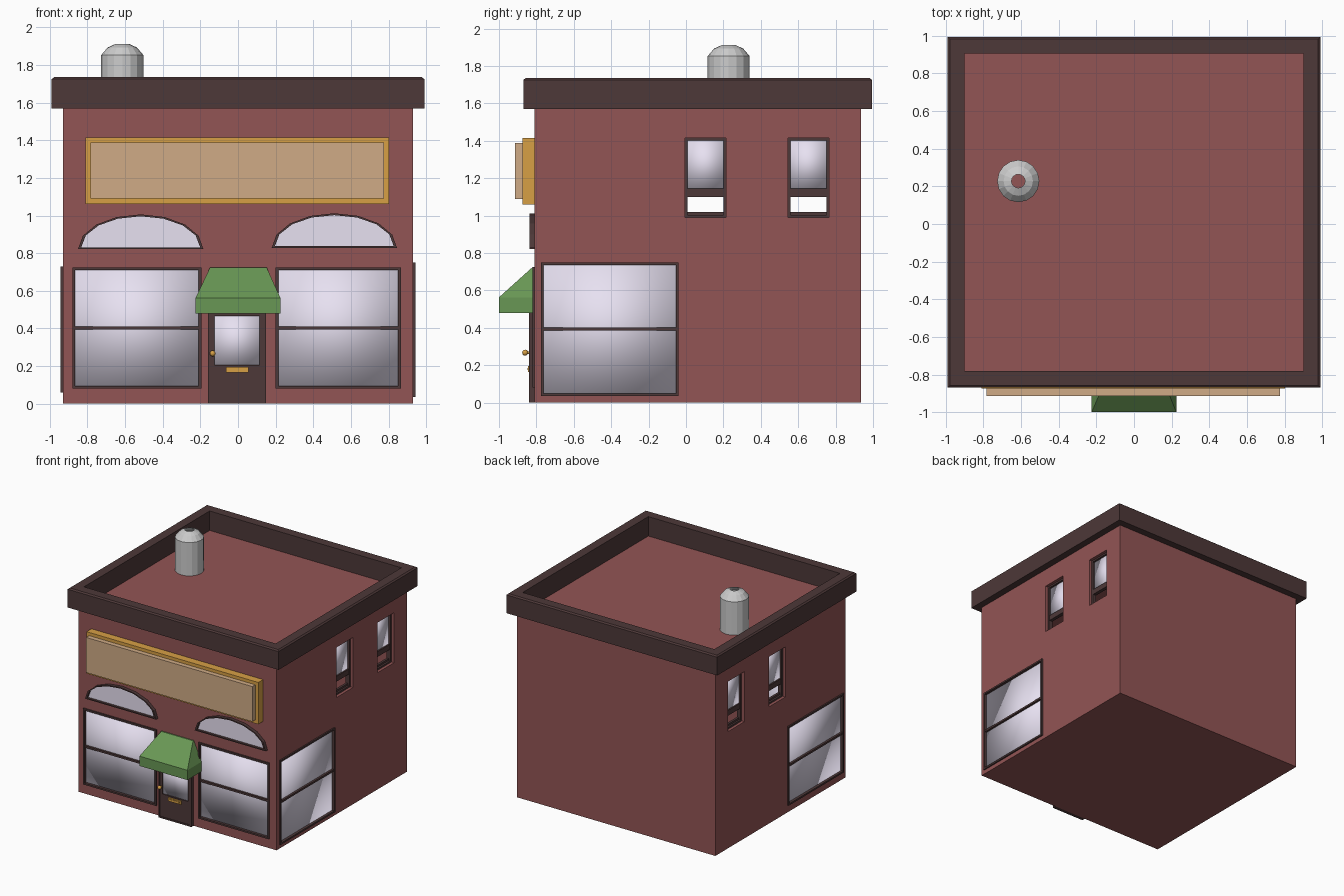
import bpy, bmesh, math
from mathutils import Vector

if "Cube" in bpy.data.objects:
    bpy.data.objects.remove(bpy.data.objects["Cube"])


def mat(name, r, g, b):
    m = bpy.data.materials.new(name)
    m.diffuse_color = (r, g, b, 1)
    m.use_nodes = True
    m.node_tree.nodes["Principled BSDF"].inputs["Base Color"].default_value = m.diffuse_color
    return m


BRICK = mat("brick", .29, .09, .09)
TRIM = mat("dark_trim", .075, .04, .04)
GLASS = mat("glass", .8, .75, .88)
GREEN = mat("awning_green", .14, .31, .09)
GOLD = mat("gold", .68, .35, .06)
TAN = mat("tan", .63, .41, .24)

X, YF, YB, TOP = .93, -.81, .935, 1.57


def finish(name, bm, m=None, smooth=False):
    bmesh.ops.recalc_face_normals(bm, faces=bm.faces[:])
    me = bpy.data.meshes.new(name)
    bm.to_mesh(me)
    bm.free()
    if m:
        me.materials.append(m)
    for p in me.polygons:
        p.use_smooth = smooth
    ob = bpy.data.objects.new(name, me)
    bpy.context.collection.objects.link(ob)
    return ob


def on_wall(wall, u, v, d):
    """u along the wall, v up, d outwards from the wall plane"""
    if wall == "front":
        return Vector((u, YF - d, v))
    return Vector((X + d, u, v)) if wall == "right" else Vector((-X - d, u, v))


def add_box(bm, a, b):
    r = bmesh.ops.create_cube(bm, size=1)
    for vert in r["verts"]:
        vert.co = Vector([(a[i] + b[i]) / 2 + vert.co[i] * abs(b[i] - a[i]) for i in range(3)])


def boxes(name, wall, specs, m=None, smooth=False):
    bm = bmesh.new()
    for u0, u1, v0, v1, d0, d1 in specs:
        add_box(bm, on_wall(wall, u0, v0, d0), on_wall(wall, u1, v1, d1))
    return finish(name, bm, m, smooth)


def rings(name, loops, m=None, cap=False, close=False):
    """skin a list of equal-length point loops"""
    bm = bmesh.new()
    vs = [[bm.verts.new(p) for p in l] for l in loops]
    n = len(vs[0])
    pairs = list(zip(vs, vs[1:])) + ([(vs[-1], vs[0])] if close else [])
    for a, b in pairs:
        for i in range(n):
            j = (i + 1) % n
            bm.faces.new((a[i], a[j], b[j], b[i]))
    if cap:
        bm.faces.new(vs[0])
        bm.faces.new(vs[-1])
    return finish(name, bm, m)


def rect(x0, x1, y0, y1, z):
    return [(x0, y0, z), (x1, y0, z), (x1, y1, z), (x0, y1, z)]


def frame_specs(u0, u1, v0, v1, t, d0, d1):
    return [(u0, u0 + t, v0, v1, d0, d1), (u1 - t, u1, v0, v1, d0, d1),
            (u0 + t, u1 - t, v0, v0 + t, d0, d1), (u0 + t, u1 - t, v1 - t, v1, d0, d1)]


# window positions: wall, u0, u1, v0, v1
shop = [("front", -.88, -.195, .08, .725), ("front", .2, .865, .08, .725),
        ("right", -.775, -.04, .035, .75), ("left", -.775, -.03, .06, .73)]
sash = [(w, u, u + .22, .99, 1.415) for w in ("right", "left") for u in (-.005, .545)]

# hollow brick body with window openings
bm = bmesh.new()
add_box(bm, (-X, YF, 0), (X, YB, TOP))
body = finish("brick_body", bm, BRICK)
bm = bmesh.new()
add_box(bm, (-X + .04, YF + .04, .03), (X - .04, YB - .04, TOP - .03))
cutters = [finish("cut_room", bm)]
for w, u0, u1, v0, v1 in shop + sash:
    cutters.append(boxes("cut_opening", w, [(u0, u1, v0, v1, -.06, .1)]))
for c in cutters:
    c.hide_render = True
    md = body.modifiers.new("cut", "BOOLEAN")
    md.operation, md.object, md.solver = "DIFFERENCE", c, "EXACT"
bpy.context.view_layer.objects.active = body
for md in list(body.modifiers):
    bpy.ops.object.modifier_apply(modifier=md.name)
for c in cutters:
    bpy.data.objects.remove(c)

# parapet cornice
prof = [(.06, TOP), (0, TOP), (0, 1.725), (.012, 1.735), (.09, 1.735), (.09, TOP)]
rings("cornice", [rect(-.99 + i, .99 - i, -.87 + i, .995 - i, z) for i, z in prof], TRIM, close=True)

# shop windows
for w, u0, u1, v0, v1 in shop:
    mid = (v0 + v1) / 2
    boxes(w + "_shop_frame", w, frame_specs(u0, u1, v0, v1, .014, -.03, .012)
          + [(u0 + .014, u1 - .014, mid - .008, mid + .008, -.03, .008)], TRIM)
    boxes(w + "_shop_glass", w, [(u0 + .01, u1 - .01, v0 + .01, v1 - .01, -.025, -.01)], GLASS, True)

# upper sash windows, raised so the lower gap is open
for w, u0, u1, v0, v1 in sash:
    boxes(w + "_sash_frame", w, frame_specs(u0, u1, v0, v1, .014, -.06, -.025)
          + [(u0 + .014, u1 - .014, 1.10, 1.145, -.06, -.03),
             (u0 + .014, u1 - .014, v0 + .014, 1.02, -.06, -.04)], TRIM)
    boxes(w + "_sash_glass", w, [(u0 + .01, u1 - .01, 1.14, v1 - .01, -.055, -.042)], GLASS, True)

# arched windows above the shop front
for side, cx, z0 in (("left", -.517, .822), ("right", .512, .828)):
    def arch(a, b, z, d):
        return [on_wall("front", cx + a * math.cos(math.pi * k / 8),
                        z + b * math.sin(math.pi * k / 8), d) for k in range(9)]
    out, inn = (.333, .184, z0), (.316, .165, z0 + .009)
    rings(side + "_arch_frame", [arch(*out, 0), arch(*out, .028), arch(*inn, .028), arch(*inn, 0)], TRIM, close=True)
    rings(side + "_arch_glass", [arch(*inn, 0), arch(*inn, .008)], GLASS, cap=True)

# sign board
boxes("sign_frame", "front", [(-.81, .803, 1.06, 1.415, 0, .065)], GOLD)
boxes("sign_panel", "front", [(-.785, .775, 1.09, 1.388, .06, .105)], TAN)

# awning
rings("awning", [rect(-.225, .225, -1, YF, .48), rect(-.225, .225, -1, YF, .563),
                 rect(-.148, .152, YF - .01, YF, .725)], GREEN, cap=True)

# door with window, handle and letter slot
boxes("door", "front", frame_specs(-.16, .15, 0, .6, .012, 0, .03)
      + [(-.148, -.125, .012, .588, 0, .024), (.115, .138, .012, .588, 0, .024),
         (-.125, .115, .012, .205, 0, .024), (-.125, .115, .465, .588, 0, .024)], TRIM)
boxes("door_glass", "front", [(-.128, .118, .2, .47, 0, .014)], GLASS, True)
boxes("letter_slot", "front", [(-.065, .055, .165, .195, .02, .034),
                               (-.05, .04, .174, .186, .034, .038)], GOLD)
bm = bmesh.new()
bmesh.ops.create_uvsphere(bm, u_segments=10, v_segments=6, radius=.016)
bmesh.ops.translate(bm, verts=bm.verts, vec=on_wall("front", -.135, .267, .05))
add_box(bm, on_wall("front", -.141, .261, .02), on_wall("front", -.129, .273, .045))
finish("door_knob", bm, GOLD, True)

# roof vent, open at the top
vent = [(.112, TOP - .01), (.112, 1.853), (.078, 1.893), (.036, 1.912)]
rings("roof_vent", [[(-.615 + r * math.cos(math.tau * k / 16), .228 + r * math.sin(math.tau * k / 16), z)
                     for k in range(16)] for r, z in vent])
